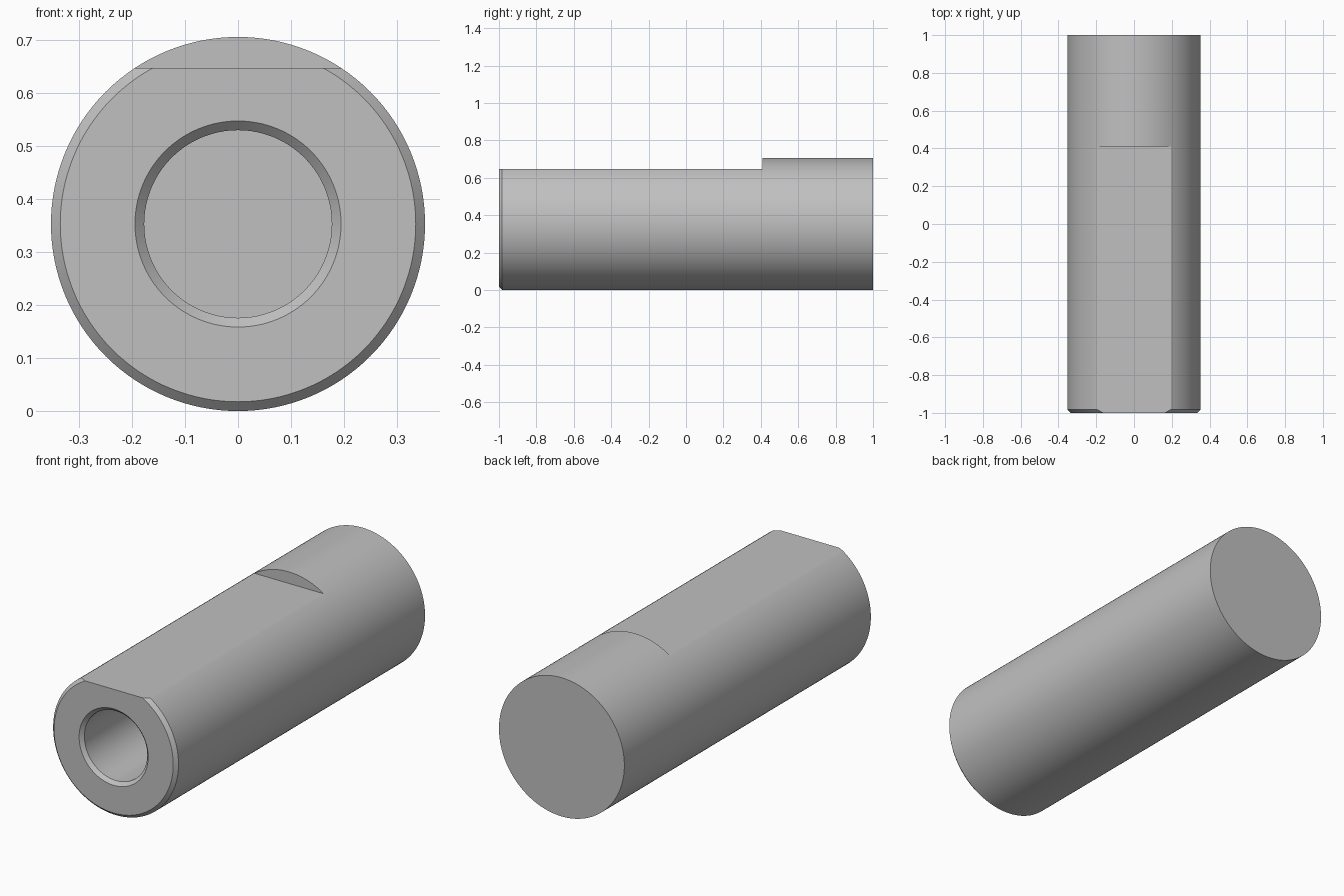
import bpy, bmesh, math
from mathutils import Matrix

cube = bpy.data.objects.get("Cube")
if cube:
    bpy.data.objects.remove(cube, do_unlink=True)

RADIUS = 0.353
BORE = 0.177
CHAMFER = 0.0175
BORE_END = 0.2
FLAT_Z = 0.647
FLAT_END = 0.41

steel = bpy.data.materials.new("plain_grey")
steel.use_nodes = True
grey = (0.53, 0.53, 0.53, 1)
steel.diffuse_color = grey
steel.node_tree.nodes["Principled BSDF"].inputs["Base Color"].default_value = grey


def make_object(name, bm):
    bmesh.ops.recalc_face_normals(bm, faces=bm.faces)
    mesh = bpy.data.meshes.new(name)
    bm.to_mesh(mesh)
    bm.free()
    mesh.materials.append(steel)
    obj = bpy.data.objects.new(name, mesh)
    bpy.context.collection.objects.link(obj)
    return obj


# Pin body with chamfered blind bore, as (radius, y) turned around the y axis
profile = [(0, BORE_END), (BORE, BORE_END), (BORE, -1 + CHAMFER),
           (BORE + CHAMFER, -1), (RADIUS - CHAMFER, -1),
           (RADIUS, -1 + CHAMFER), (RADIUS, 1), (0, 1)]
bm = bmesh.new()
verts = [bm.verts.new((r, y, RADIUS)) for r, y in profile]
edges = [bm.edges.new(pair) for pair in zip(verts, verts[1:])]
bmesh.ops.spin(bm, geom=verts + edges, cent=(0, 0, RADIUS), axis=(0, 1, 0),
               angle=math.tau, steps=128, use_merge=False)
bmesh.ops.remove_doubles(bm, verts=bm.verts, dist=0.0001)
pin = make_object("pin_body", bm)

# Block that mills the flat along the top
bm = bmesh.new()
bmesh.ops.create_cube(bm, size=1, matrix=Matrix.Translation(
    (0, FLAT_END - 1, FLAT_Z + 0.5)) @ Matrix.Diagonal((2, 2, 1, 1)))
cutter = make_object("flat_cutter", bm)
cutter.hide_render = True

cut = pin.modifiers.new("top_flat", 'BOOLEAN')
cut.operation = 'DIFFERENCE'
cut.solver = 'EXACT'
cut.object = cutter
bpy.ops.object.select_all(action='DESELECT')
bpy.context.view_layer.objects.active = pin
pin.select_set(True)
bpy.ops.object.modifier_apply(modifier=cut.name)
bpy.data.objects.remove(cutter, do_unlink=True)

# Smooth round walls, crisp rims
bpy.ops.object.shade_smooth_by_angle(angle=math.radians(30))
